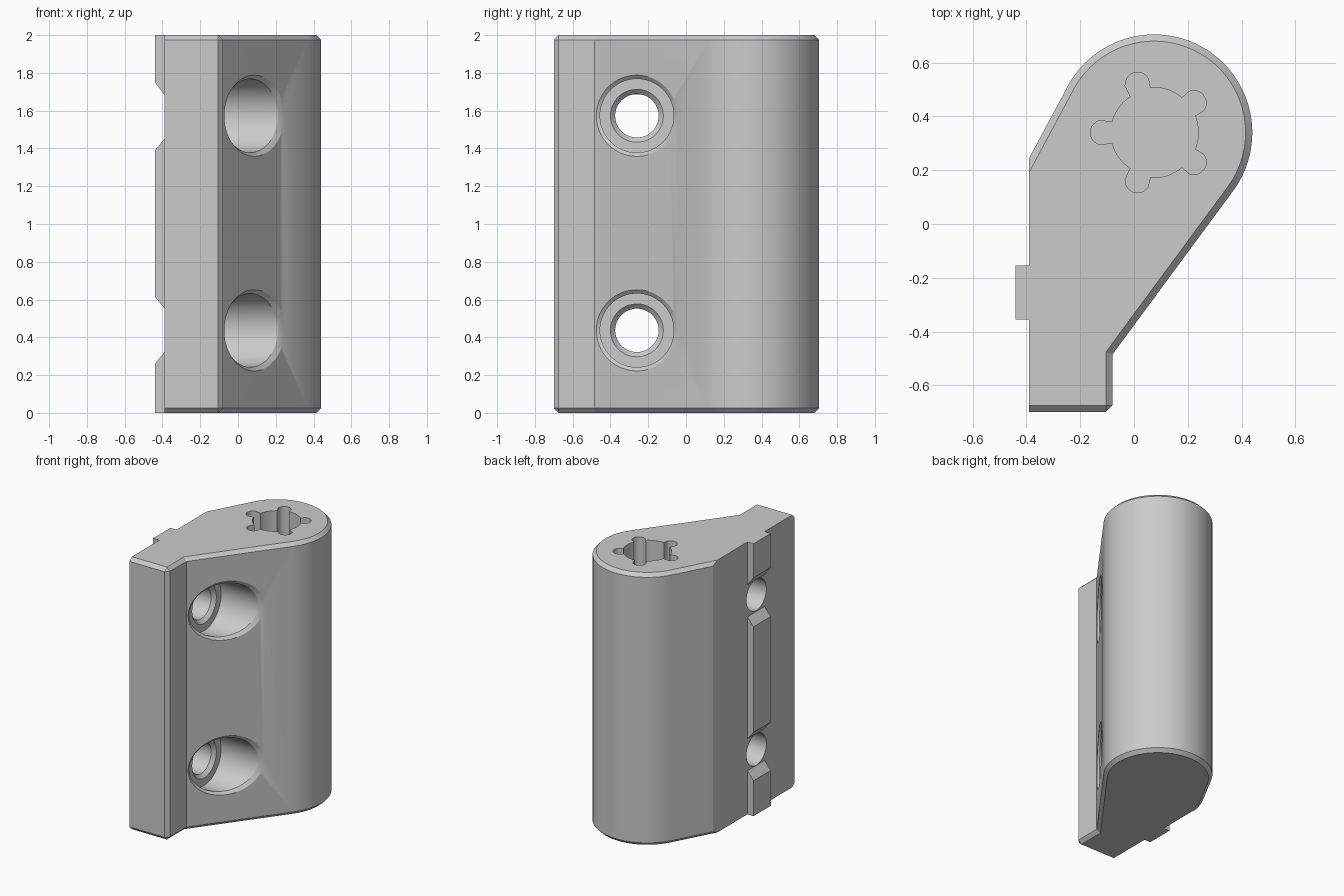
import bpy, bmesh, math
from mathutils import Vector
from mathutils.geometry import intersect_line_line_2d, intersect_line_line

cube = bpy.data.objects.get("Cube")
if cube:
    bpy.data.objects.remove(cube, do_unlink=True)

grey = bpy.data.materials.new("plain grey")
grey.use_nodes = True
grey.diffuse_color = (0.6, 0.6, 0.6, 1)
grey.node_tree.nodes["Principled BSDF"].inputs["Base Color"].default_value = (0.6, 0.6, 0.6, 1)

HEIGHT, CHAMFER = 2.0, 0.025
WALL = -0.39                      # flat mounting face
FLANGE = Vector((-0.08, -0.485))  # foot of the slanted face
SHOULDER = Vector((WALL, 0.245))
CENTRE, RADIUS = Vector((0.075, 0.34)), 0.365


def loft(name, loops):
    """Skin a stack of equal-length point loops and cap both ends."""
    bm = bmesh.new()
    rings = [[bm.verts.new(p) for p in loop] for loop in loops]
    n = len(rings[0])
    for a, b in zip(rings, rings[1:]):
        for i in range(n):
            j = (i + 1) % n
            bm.faces.new((a[i], a[j], b[j], b[i]))
    bm.faces.new(rings[0][::-1])
    bm.faces.new(rings[-1])
    bmesh.ops.recalc_face_normals(bm, faces=bm.faces)
    mesh = bpy.data.meshes.new(name)
    bm.to_mesh(mesh)
    bm.free()
    mesh.materials.append(grey)
    obj = bpy.data.objects.new(name, mesh)
    bpy.context.collection.objects.link(obj)
    return obj


def tangent_angle(point, side):
    """Angle on the barrel where a line from point touches it."""
    away = point - CENTRE
    return math.atan2(away.y, away.x) + side * math.acos(RADIUS / away.length)


def inset(points, widths):
    """Move every edge inwards by its own width."""
    lines = []
    for i, p in enumerate(points):
        d = (points[(i + 1) % len(points)] - p).normalized()
        lines.append((p + Vector((-d.y, d.x)) * widths[i], d))
    result = []
    for i, (p, d) in enumerate(lines):
        q, e = lines[i - 1]
        t = (q - p).cross(e) / d.cross(e)
        result.append(p + d * t)
    return result


# Body outline: flange, slanted face, round barrel, shoulder
start = tangent_angle(FLANGE, 1)
end = tangent_angle(SHOULDER, -1) % math.tau
start = (start + math.pi) % math.tau - math.pi
STEPS = 64
arc = [CENTRE + RADIUS * Vector((math.cos(a), math.sin(a)))
       for a in (start + (end - start) * i / STEPS for i in range(STEPS + 1))]
outline = [Vector((WALL, -0.7)), Vector((FLANGE.x - CHAMFER, -0.7)),
           Vector((FLANGE.x, -0.7 + CHAMFER)), FLANGE] + arc + [SHOULDER]
widths = [CHAMFER] * len(outline)
widths[1] = CHAMFER * 0.7
widths[-1] = 0                    # mounting face stays square
inner = inset(outline, widths)
body = loft("hinge_body", [[(p.x, p.y, z) for p in pts] for pts, z in (
    (inner, 0), (outline, CHAMFER), (outline, HEIGHT - CHAMFER), (inner, HEIGHT))])


# Five-lobed socket in the top
def socket_radius(angle):
    reach, lobe = 0.187, 0.046
    step = math.tau / 5
    off = (angle - math.pi + step / 2) % step - step / 2
    core = 0.157 if math.cos(angle) < -0.31 else 0.168
    s = reach * math.sin(off)
    if abs(s) < lobe:
        return max(core, reach * math.cos(off) + math.sqrt(lobe ** 2 - s ** 2))
    return core


star = []
for i in range(240):
    a = math.tau * (i + 0.5) / 240
    star.append(CENTRE + socket_radius(a) * Vector((math.cos(a), math.sin(a))))
cutters = [loft("socket_cutter", [[(p.x - 0.004, p.y, z) for p in star]
                                  for z in (HEIGHT - 0.6, HEIGHT + 0.1)])]

# Counterbored screw holes, with a rim chamfer following the slanted face
slope = (arc[0].x - FLANGE.x) / (arc[0].y - FLANGE.y)
SCREW_Y, SCREW_Z = -0.26, (0.437, 1.573)


def ring(z, radius, x=None, lift=0):
    loop = []
    for i in range(64):
        a = math.tau * i / 64
        y = SCREW_Y + radius * math.cos(a)
        face = FLANGE.x + slope * (y - FLANGE.y) + lift
        loop.append((face if x is None else x, y, z + radius * math.sin(a)))
    return loop


for z in SCREW_Z:
    floor = FLANGE.x - 0.012
    cutters.append(loft("screw_cutter", [
        ring(z, 0.115, -0.6), ring(z, 0.115, floor - CHAMFER), ring(z, 0.14, floor),
        ring(z, 0.195, floor), ring(z, 0.195, lift=-0.02),
        ring(z, 0.235, lift=0.02), ring(z, 0.235, 0.7)]))

bpy.context.view_layer.objects.active = body
for cutter in cutters:
    mod = body.modifiers.new("cut", "BOOLEAN")
    mod.operation, mod.solver, mod.object = "DIFFERENCE", "EXACT", cutter
    bpy.ops.object.modifier_apply(modifier=mod.name)
    bpy.data.objects.remove(cutter, do_unlink=True)

# Locating ribs on the mounting face, with sloped ends beside the holes
TIP = -0.44
ribs = {"lower_rib": (0, 0, 0.26, 0.32), "middle_rib": (0.555, 0.615, 1.39, 1.45),
        "upper_rib": (1.685, 1.75, HEIGHT, HEIGHT)}
for name, (z0, z1, z2, z3) in ribs.items():
    loft(name, [[(WALL, y, z0), (TIP, y, z1), (TIP, y, z2), (WALL, y, z3)]
                for y in (-0.355, -0.155)])

# Smooth the round surfaces, keep the edges crisp
bpy.ops.object.select_all(action="DESELECT")
body.select_set(True)
bpy.ops.object.shade_smooth_by_angle(angle=math.radians(25))
